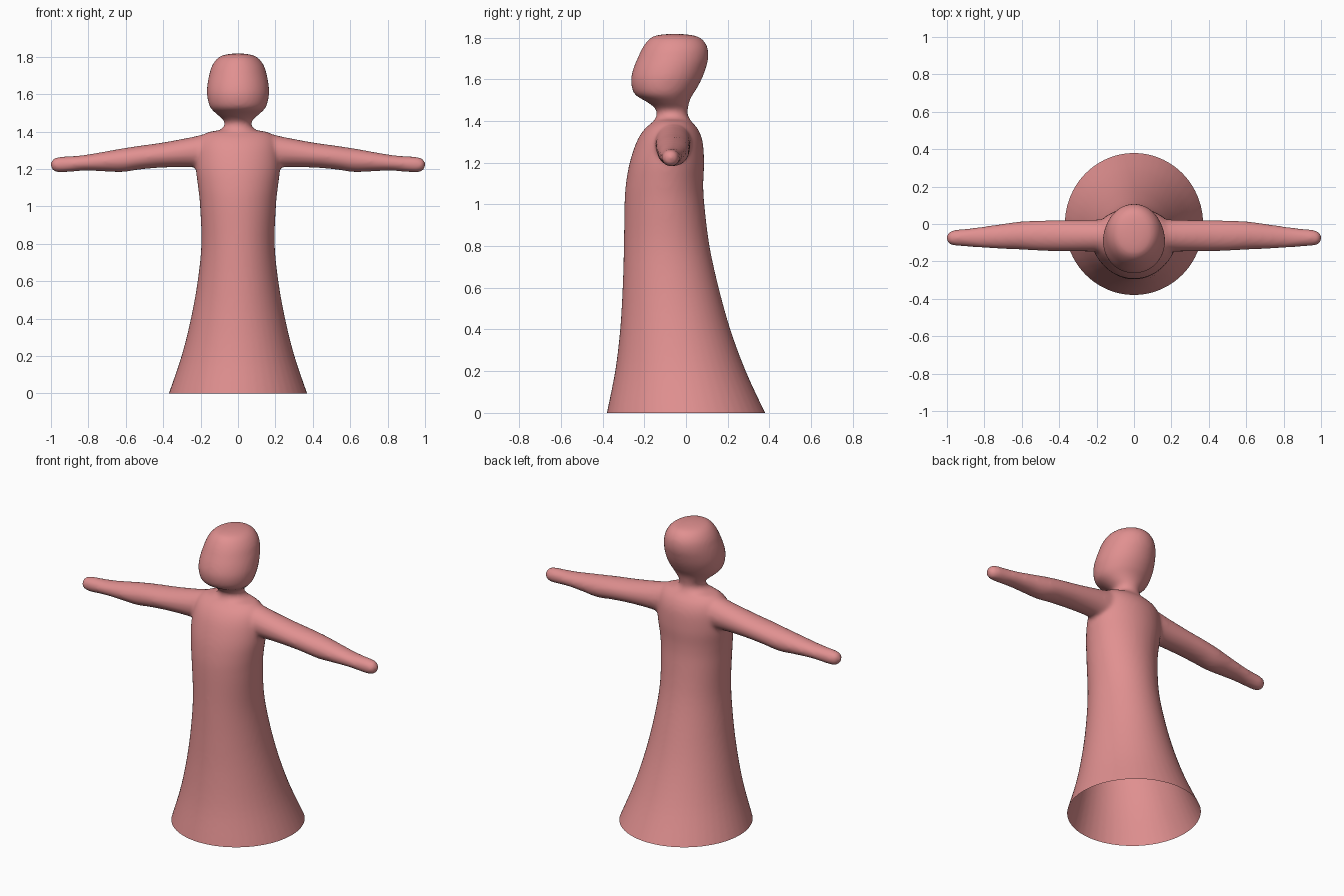
import bpy, bmesh
from math import cos, sin, pi

if "Cube" in bpy.data.objects:
    bpy.data.objects.remove(bpy.data.objects["Cube"])

SEG = 48


def smooth_rows(rows, steps=5):
    """Catmull-Rom interpolation between profile rows."""
    out = []
    for i in range(len(rows) - 1):
        p0, p1 = rows[max(i - 1, 0)], rows[i]
        p2, p3 = rows[i + 1], rows[min(i + 2, len(rows) - 1)]
        for s in range(steps):
            t = s / steps
            out.append([0.5 * (2 * b + (c - a) * t + (2 * a - 5 * b + 4 * c - d) * t * t
                               + (3 * b - a - 3 * c + d) * t ** 3)
                        for a, b, c, d in zip(p0, p1, p2, p3)])
    return out + [list(rows[-1])]


def loft(bm, rings):
    """Skin a list of rings and cap both ends."""
    loops = [[bm.verts.new(p) for p in ring] for ring in rings]
    for a, b in zip(loops, loops[1:]):
        for i in range(SEG):
            j = (i + 1) % SEG
            bm.faces.new((a[i], a[j], b[j], b[i]))
    bm.faces.new(loops[0][::-1])
    bm.faces.new(loops[-1])


ANGLES = [2 * pi * i / SEG for i in range(SEG)]
bm = bmesh.new()

# robe, neck and head: z, half width, front y, back y
body = [
    (-0.10, 0.405, -0.40, 0.43), (0.0, 0.37, -0.38, 0.38), (0.2, 0.302, -0.34, 0.287),
    (0.4, 0.252, -0.316, 0.213), (0.6, 0.216, -0.304, 0.157), (0.8, 0.196, -0.298, 0.113),
    (1.0, 0.203, -0.295, 0.088), (1.1, 0.213, -0.288, 0.083), (1.2, 0.225, -0.270, 0.087),
    (1.3, 0.222, -0.237, 0.080), (1.36, 0.205, -0.200, 0.058), (1.395, 0.165, -0.160, 0.028),
    (1.41, 0.095, -0.148, 0.018), (1.435, 0.073, -0.140, 0.008), (1.46, 0.077, -0.148, 0.010),
    (1.49, 0.110, -0.185, 0.015), (1.52, 0.142, -0.237, 0.028), (1.55, 0.157, -0.257, 0.048),
    (1.60, 0.166, -0.264, 0.075), (1.65, 0.164, -0.253, 0.094), (1.70, 0.155, -0.233, 0.107),
    (1.75, 0.140, -0.209, 0.104), (1.79, 0.112, -0.180, 0.080), (1.81, 0.075, -0.145, 0.040),
    (1.818, 0.02, -0.08, -0.03),
]
loft(bm, [[(w * cos(a), (f + b) / 2 + (b - f) / 2 * sin(a), z) for a in ANGLES]
          for z, w, f, b in smooth_rows(body)])

# both arms as one mirrored span: x, bottom z, top z, front y, back y
arm = [
    (0.0, 1.20, 1.385, -0.15, 0.025), (0.15, 1.20, 1.390, -0.15, 0.025),
    (0.25, 1.210, 1.370, -0.147, 0.022), (0.4, 1.208, 1.342, -0.145, 0.020),
    (0.52, 1.198, 1.325, -0.142, 0.018), (0.62, 1.184, 1.310, -0.136, 0.012),
    (0.72, 1.188, 1.292, -0.132, -0.002), (0.82, 1.191, 1.275, -0.126, -0.016),
    (0.90, 1.185, 1.268, -0.120, -0.026), (0.96, 1.182, 1.264, -0.115, -0.032),
    (0.99, 1.193, 1.253, -0.105, -0.045), (1.002, 1.215, 1.231, -0.082, -0.068),
]
span = [(-r[0],) + r[1:] for r in arm[:0:-1]] + arm
loft(bm, [[(x, (f + b) / 2 + (b - f) / 2 * cos(a), (lo + hi) / 2 + (hi - lo) / 2 * sin(a))
           for a in ANGLES] for x, lo, hi, f, b in smooth_rows(span)])
bmesh.ops.recalc_face_normals(bm, faces=bm.faces)

mesh = bpy.data.meshes.new("robed_figure")
bm.to_mesh(mesh)
bm.free()
figure = bpy.data.objects.new("robed_figure", mesh)
bpy.context.collection.objects.link(figure)

# fuse the arms into the torso and soften the joins
remesh = figure.modifiers.new("fuse", 'REMESH')
remesh.mode = 'VOXEL'
remesh.voxel_size = 0.011
soften = figure.modifiers.new("soften", 'SMOOTH')
soften.factor = 0.5
soften.iterations = 8
fused = bpy.data.meshes.new_from_object(
    figure.evaluated_get(bpy.context.evaluated_depsgraph_get()))
figure.modifiers.clear()

# cut the hem level with the ground, leaving the robe open below
bm = bmesh.new()
bm.from_mesh(fused)
bmesh.ops.bisect_plane(bm, geom=bm.verts[:] + bm.edges[:] + bm.faces[:],
                       plane_co=(0, 0, 0), plane_no=(0, 0, 1), clear_inner=True)
for face in bm.faces:
    face.smooth = True
bm.to_mesh(fused)
bm.free()
figure.data = fused

# pink clay
pink = bpy.data.materials.new("pink")
pink.diffuse_color = (0.75, 0.28, 0.28, 1)
pink.use_nodes = True
pink.node_tree.nodes["Principled BSDF"].inputs["Base Color"].default_value = pink.diffuse_color
fused.materials.clear()
fused.materials.append(pink)
